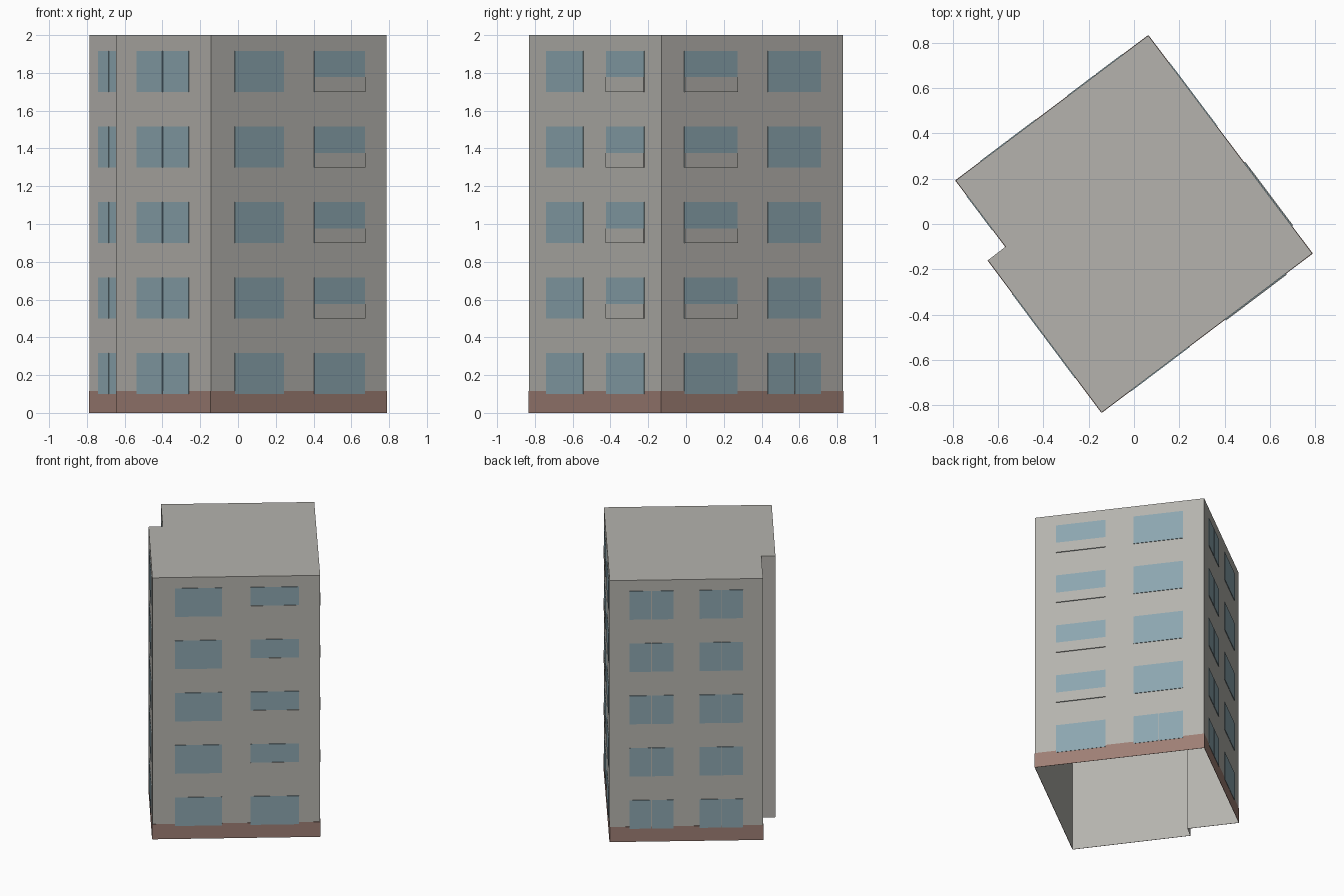
import bpy, bmesh
from mathutils import Vector

cube = bpy.data.objects.get("Cube")
if cube:
    bpy.data.objects.remove(cube, do_unlink=True)


def material(name, rgb):
    m = bpy.data.materials.new(name)
    m.use_nodes = True
    m.diffuse_color = (*rgb, 1)
    m.node_tree.nodes["Principled BSDF"].inputs["Base Color"].default_value = (*rgb, 1)
    return m


CONCRETE = material("warm grey concrete", (0.46, 0.45, 0.42))
GLASS = material("blue grey glass", (0.26, 0.38, 0.43))
BRICK = material("red brown plinth", (0.34, 0.21, 0.175))

HEIGHT, PLINTH, FLOOR, SILL, HEAD = 2.0, 0.115, 0.4, 0.1, 0.317
SPLIT = 0.006

# Footprint corners, counter-clockwise, with a small step in the entrance side
south, east, north, west = (-0.143, -0.832), (0.787, -0.13), (0.063, 0.832), (-0.787, 0.192)
step_in, step_out = (-0.567, -0.1), (-0.645, -0.16)
footprint = [south, east, north, west, step_in, step_out]


def finish(name, bm, mat):
    mesh = bpy.data.meshes.new(name)
    bm.to_mesh(mesh)
    bm.free()
    mesh.materials.append(mat)
    obj = bpy.data.objects.new(name, mesh)
    bpy.context.collection.objects.link(obj)


def add_plate(bm, wall, t0, t1, z0, z1, depth):
    """Thin plate on a wall, spanning fractions t0..t1 of its length."""
    a, b = (Vector((*p, 0)) for p in wall)
    run = b - a
    out = Vector((run.y, -run.x, 0)).normalized() * depth
    corners = [a + run * t + Vector((0, 0, z))
               for t, z in ((t0, z0), (t1, z0), (t1, z1), (t0, z1))]
    back = [bm.verts.new(c) for c in corners]
    front = [bm.verts.new(c + out) for c in corners]
    bm.faces.new(front)
    for i in range(4):
        j = (i + 1) % 4
        bm.faces.new((back[i], back[j], front[j], front[i]))


# Building shell: walls and flat roof, open underneath
bm = bmesh.new()
low = [bm.verts.new((*p, 0)) for p in footprint]
high = [bm.verts.new((*p, HEIGHT)) for p in footprint]
for i in range(len(footprint)):
    j = (i + 1) % len(footprint)
    bm.faces.new((low[i], low[j], high[j], high[i]))
bm.faces.new(high)
finish("building_shell", bm, CONCRETE)

# Window columns per wall: start, end, kind
walls = {
    "front": ((south, east), [(0.134, 0.414, "plain"), (0.586, 0.874, "balcony")]),
    "side": ((east, north), [(0.125, 0.417, "balcony"), (0.583, 0.875, "door")]),
    "back": ((north, west), [(0.13, 0.416, "split"), (0.584, 0.87, "split")]),
    "recess": ((west, step_in), [(0.227, 0.74, "split")]),
    "bay": ((step_out, south), [(0.22, 0.77, "split")]),
}

for name, (wall, columns) in walls.items():
    # Plinth band
    bm = bmesh.new()
    add_plate(bm, wall, 0, 1, 0, PLINTH, 0.002)
    finish(name + "_plinth", bm, BRICK)

    # Windows and balcony parapets
    panes, parapets = bmesh.new(), bmesh.new()
    half_gap = SPLIT / 2 / (Vector(wall[1]) - Vector(wall[0])).length
    for t0, t1, kind in columns:
        for level in range(5):
            z0, z1 = level * FLOOR + SILL, level * FLOOR + HEAD
            if kind == "split" or (kind == "door" and level == 0):
                mid = (t0 + t1) / 2
                add_plate(panes, wall, t0, mid - half_gap, z0, z1, 0.004)
                add_plate(panes, wall, mid + half_gap, t1, z0, z1, 0.004)
            else:
                add_plate(panes, wall, t0, t1, z0, z1, 0.004)
            if kind == "balcony" and level > 0:
                add_plate(parapets, wall, t0, t1, z0, z0 + 0.077, 0.007)
    finish(name + "_windows", panes, GLASS)
    if parapets.faces:
        finish(name + "_balcony_parapets", parapets, CONCRETE)
    else:
        parapets.free()
